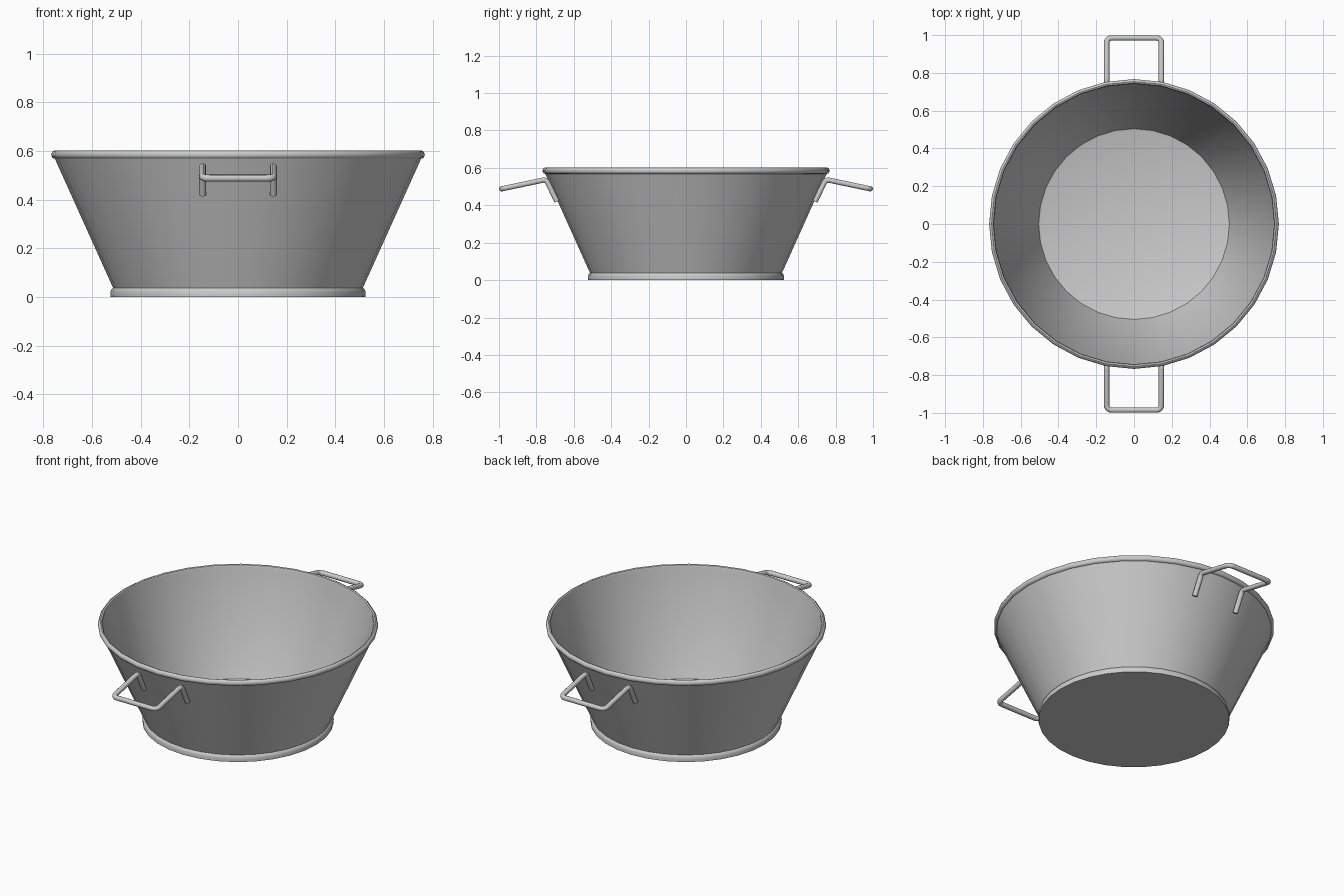
import bpy, bmesh
from math import cos, sin, pi
from mathutils import Vector, Matrix

if "Cube" in bpy.data.objects:
    bpy.data.objects.remove(bpy.data.objects["Cube"])

SIDES = 32


def smooth(obj, angle):
    bpy.ops.object.select_all(action='DESELECT')
    obj.select_set(True)
    bpy.context.view_layer.objects.active = obj
    bpy.ops.object.shade_smooth_by_angle(angle=angle)


def lathe(name, profile):
    """Revolve (radius, z) points around z; the first and last lie on the axis."""
    bm = bmesh.new()
    rings = []
    for r, z in profile:
        n = 1 if r == 0 else SIDES
        rings.append([bm.verts.new((r * cos(2 * pi * i / SIDES),
                                    r * sin(2 * pi * i / SIDES), z)) for i in range(n)])
    for a, b in zip(rings, rings[1:]):
        for i in range(SIDES):
            j = (i + 1) % SIDES
            quad = [a[i % len(a)], a[j % len(a)], b[j % len(b)], b[i % len(b)]]
            bm.faces.new(list(dict.fromkeys(quad)))
    bmesh.ops.recalc_face_normals(bm, faces=bm.faces)
    mesh = bpy.data.meshes.new(name)
    bm.to_mesh(mesh)
    bm.free()
    obj = bpy.data.objects.new(name, mesh)
    bpy.context.collection.objects.link(obj)
    smooth(obj, pi / 4)


def rounded_path(corners, radii, steps=5):
    """Replace each inner corner with a small quadratic bend."""
    pts = [Vector(c) for c in corners]
    out = [pts[0]]
    for a, p, b, d in zip(pts, pts[1:], pts[2:], radii):
        s, e = p + (a - p).normalized() * d, p + (b - p).normalized() * d
        for k in range(steps + 1):
            t = k / steps
            out.append(s * (1 - t) ** 2 + p * 2 * t * (1 - t) + e * t * t)
    return out + [pts[-1]]


def handle(name, turn):
    """Bent rod: two legs on the wall, two arms and a grip bar."""
    side = [(0.69, 0.42), (0.748, 0.538), (0.985, 0.488)]
    corners = [(-0.145, y, z) for y, z in side] + [(0.145, y, z) for y, z in side[::-1]]
    path = rounded_path(corners, [0.02, 0.03, 0.03, 0.02])
    curve = bpy.data.curves.new(name, 'CURVE')
    curve.dimensions = '3D'
    curve.bevel_depth = 0.0145
    curve.bevel_resolution = 3
    curve.use_fill_caps = True
    spline = curve.splines.new('POLY')
    spline.points.add(len(path) - 1)
    for pt, co in zip(spline.points, path):
        pt.co = (*(Matrix.Rotation(turn, 3, 'Z') @ co), 1)
    obj = bpy.data.objects.new(name, curve)
    bpy.context.collection.objects.link(obj)
    bpy.ops.object.select_all(action='DESELECT')
    obj.select_set(True)
    bpy.context.view_layer.objects.active = obj
    bpy.ops.object.convert(target='MESH')
    smooth(bpy.context.object, pi / 4)


# Tub: underside, foot band, flared wall, rolled rim, inner wall, floor
lathe("tub", [
    (0, 0), (0.523, 0), (0.524, 0.02), (0.520, 0.032), (0.513, 0.038),
    (0.752, 0.568), (0.760, 0.570), (0.766, 0.578), (0.767, 0.588),
    (0.762, 0.598), (0.754, 0.602), (0.746, 0.599), (0.742, 0.590),
    (0.742, 0.566), (0.509, 0.034), (0.505, 0.024), (0.495, 0.020), (0, 0.020)])

# Handles, front and back
handle("back_handle", 0)
handle("front_handle", pi)
